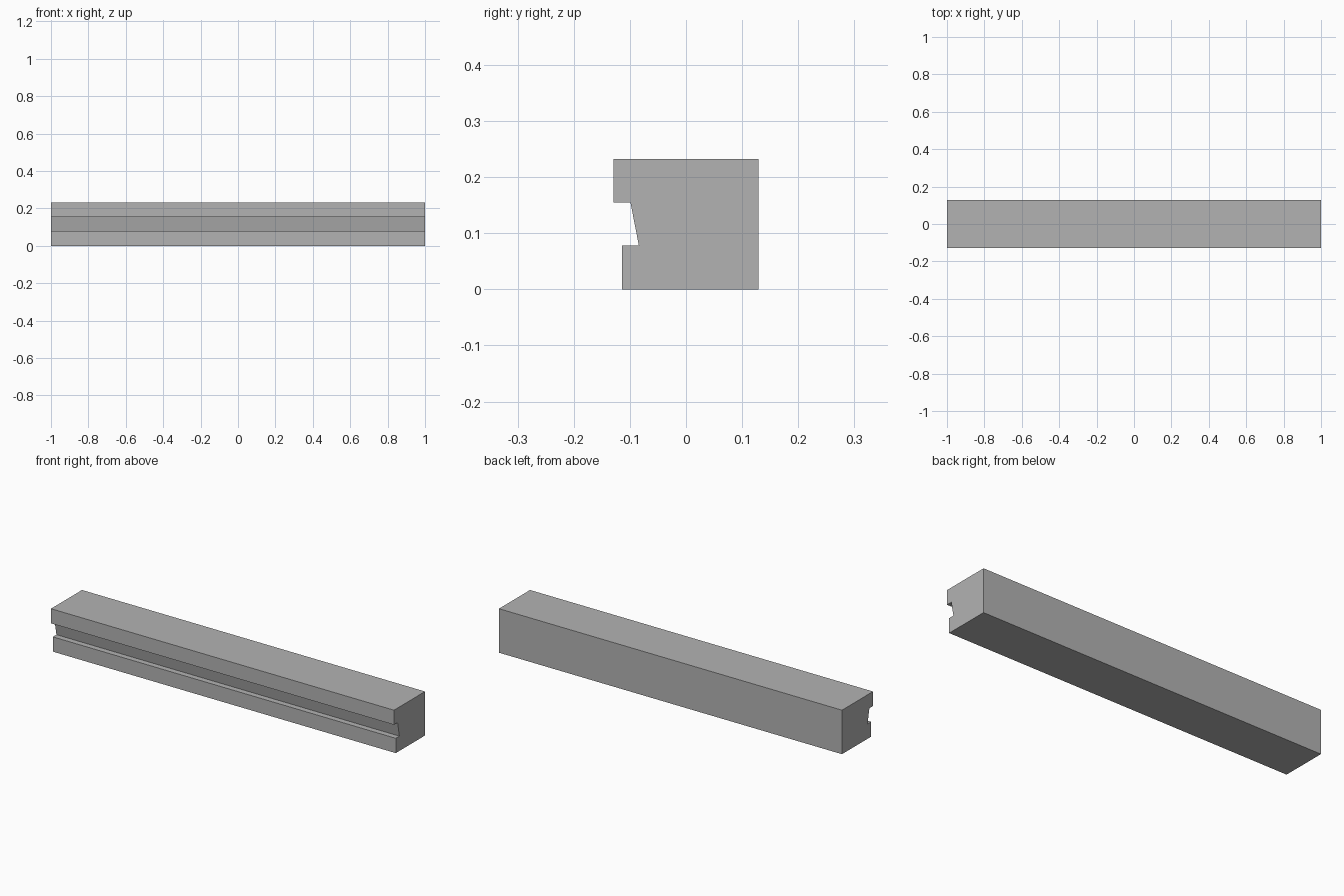
import bpy
import bmesh
from mathutils import Vector

cube = bpy.data.objects.get("Cube")
if cube:
    bpy.data.objects.remove(cube, do_unlink=True)

# Plain grey finish
grey = bpy.data.materials.new("plain_grey")
grey.use_nodes = True
colour = (0.45, 0.45, 0.45, 1)
grey.diffuse_color = colour
grey.node_tree.nodes["Principled BSDF"].inputs["Base Color"].default_value = colour

# Cross-section (y, z): block with an undercut groove along the front
profile = [
    (0.129, 0.001), (0.129, 0.233), (-0.129, 0.233), (-0.129, 0.156),
    (-0.099, 0.156), (-0.084, 0.079), (-0.114, 0.079), (-0.114, 0.001),
]

# Extrude the section along the full length
bm = bmesh.new()
section = bm.faces.new([bm.verts.new((-1, y, z)) for y, z in profile])
result = bmesh.ops.extrude_face_region(bm, geom=[section], use_keep_orig=True)
end_verts = [v for v in result["geom"] if isinstance(v, bmesh.types.BMVert)]
bmesh.ops.translate(bm, verts=end_verts, vec=Vector((2, 0, 0)))
bmesh.ops.recalc_face_normals(bm, faces=bm.faces)

# Settle the base on the ground
lowest = min(v.co.z for v in bm.verts)
bmesh.ops.translate(bm, verts=bm.verts, vec=Vector((0, 0, -lowest)))

mesh = bpy.data.meshes.new("grooved_beam")
bm.to_mesh(mesh)
bm.free()
mesh.materials.append(grey)
beam = bpy.data.objects.new("grooved_beam", mesh)
bpy.context.collection.objects.link(beam)
